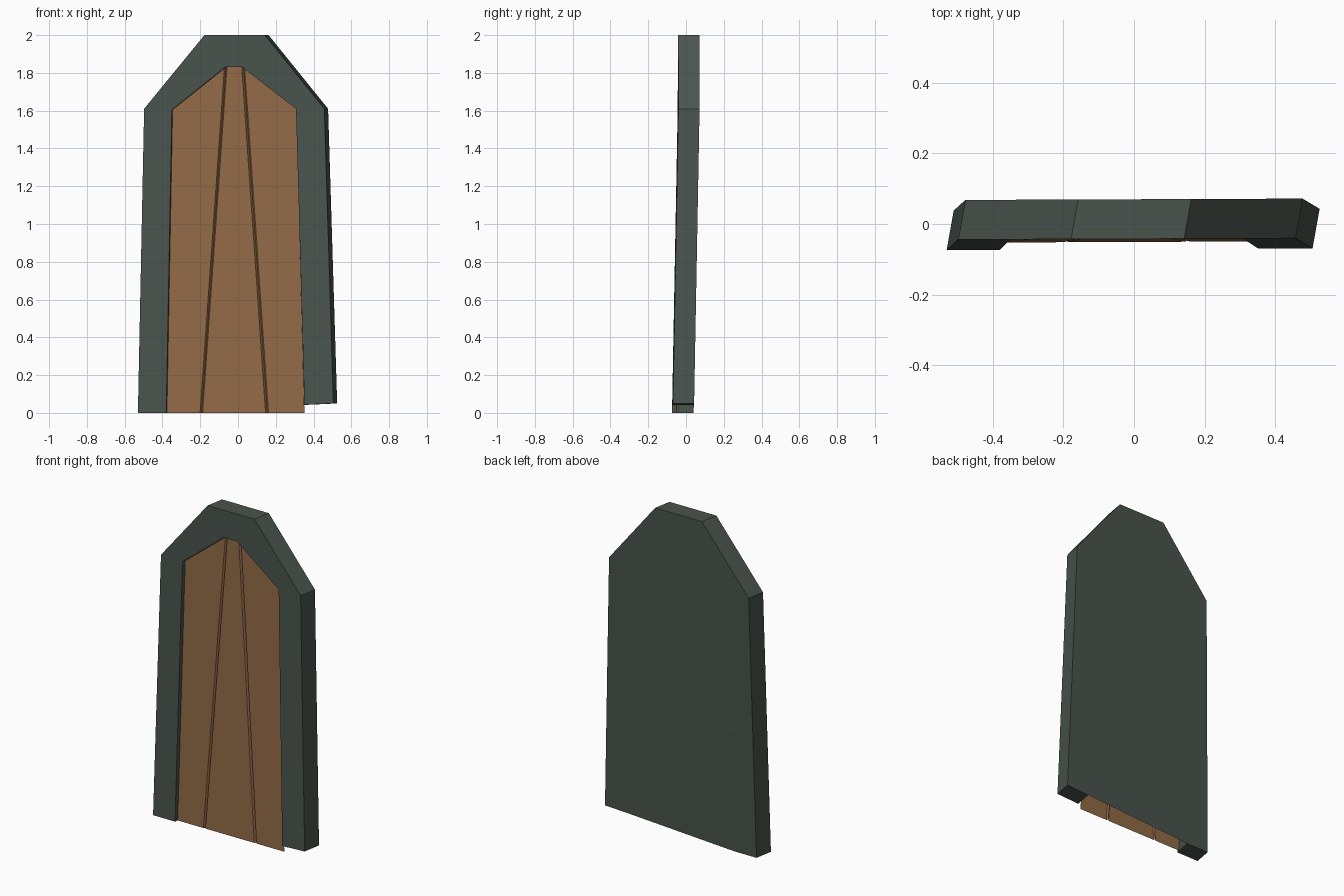
import bpy
from mathutils import Vector

if "Cube" in bpy.data.objects:
    bpy.data.objects.remove(bpy.data.objects["Cube"])


def material(name, rgb):
    m = bpy.data.materials.new(name)
    m.diffuse_color = (*rgb, 1)
    m.use_nodes = True
    m.node_tree.nodes["Principled BSDF"].inputs["Base Color"].default_value = m.diffuse_color
    return m


def place(p, depth):
    # Leaning, slightly skewed slab: depth 0 is the front, 1 the back
    x, z = p
    y = -0.072 + 0.03 * min(z / 1.61, 1) + 0.004 * x
    return Vector((x + 0.02 * depth, y + 0.112 * depth, z))


def build(name, faces, mat):
    verts, index, polys = [], {}, []
    for face in faces:
        poly = []
        for co in face:
            key = tuple(round(c, 5) for c in co)
            if key not in index:
                index[key] = len(verts)
                verts.append(key)
            poly.append(index[key])
        polys.append(poly)
    me = bpy.data.meshes.new(name)
    me.from_pydata(verts, [], polys)
    me.materials.append(mat)
    ob = bpy.data.objects.new(name, me)
    bpy.context.collection.objects.link(ob)
    return ob


stone = material("dark_green", (0.068, 0.088, 0.075))
wood = material("brown_wood", (0.29, 0.145, 0.063))

# Outer and inner arch outlines, left foot to right foot
outer = [(-0.53, 0), (-0.497, 1.61), (-0.178, 2), (0.142, 2), (0.457, 1.61), (0.505, 0.05)]
inner = [(-0.38, 0), (-0.35, 1.605), (-0.068, 1.83), (0.022, 1.83), (0.307, 1.61), (0.352, 0.043)]
of, ob_ = [place(p, 0) for p in outer], [place(p, 1) for p in outer]
nf, nb = [place(p, 0) for p in inner], [place(p, 1) for p in inner]

# Frame: front rim, outer and inner walls, feet and back
faces = []
for i in range(5):
    faces.append([of[i], nf[i], nf[i + 1], of[i + 1]])
    faces.append([of[i], of[i + 1], ob_[i + 1], ob_[i]])
    faces.append([nf[i + 1], nf[i], nb[i], nb[i + 1]])
faces.append([of[0], ob_[0], nb[0], nf[0]])
faces.append([of[5], nf[5], nb[5], ob_[5]])
faces.append([ob_[0], ob_[1], ob_[4], ob_[5], nb[5], nb[0]])
faces.append([ob_[1], ob_[2], ob_[3], ob_[4]])
build("door_frame", faces, stone)

# Planks: recessed panel split by two tapering V grooves
R, G = 0.19, 0.28


def strip(*pts):
    return [place((x, z), d) for x, z, d in pts]


planks = [
    strip((-0.382, 0, R), (-0.205, 0, R), (-0.076, 1.826, R), (-0.353, 1.605, R)),
    strip((-0.205, 0, R), (-0.198, 0, G), (-0.069, 1.83, G), (-0.076, 1.826, R)),
    strip((-0.198, 0, G), (-0.191, 0, R), (-0.062, 1.83, R), (-0.069, 1.83, G)),
    strip((-0.191, 0, R), (0.142, 0, R), (0.016, 1.83, R), (-0.062, 1.83, R)),
    strip((0.142, 0, R), (0.15, 0, G), (0.024, 1.828, G), (0.016, 1.83, R)),
    strip((0.15, 0, G), (0.158, 0, R), (0.032, 1.822, R), (0.024, 1.828, G)),
    strip((0.158, 0, R), (0.348, 0, R), (0.304, 1.61, R), (0.032, 1.822, R)),
]
build("door_planks", planks, wood)
